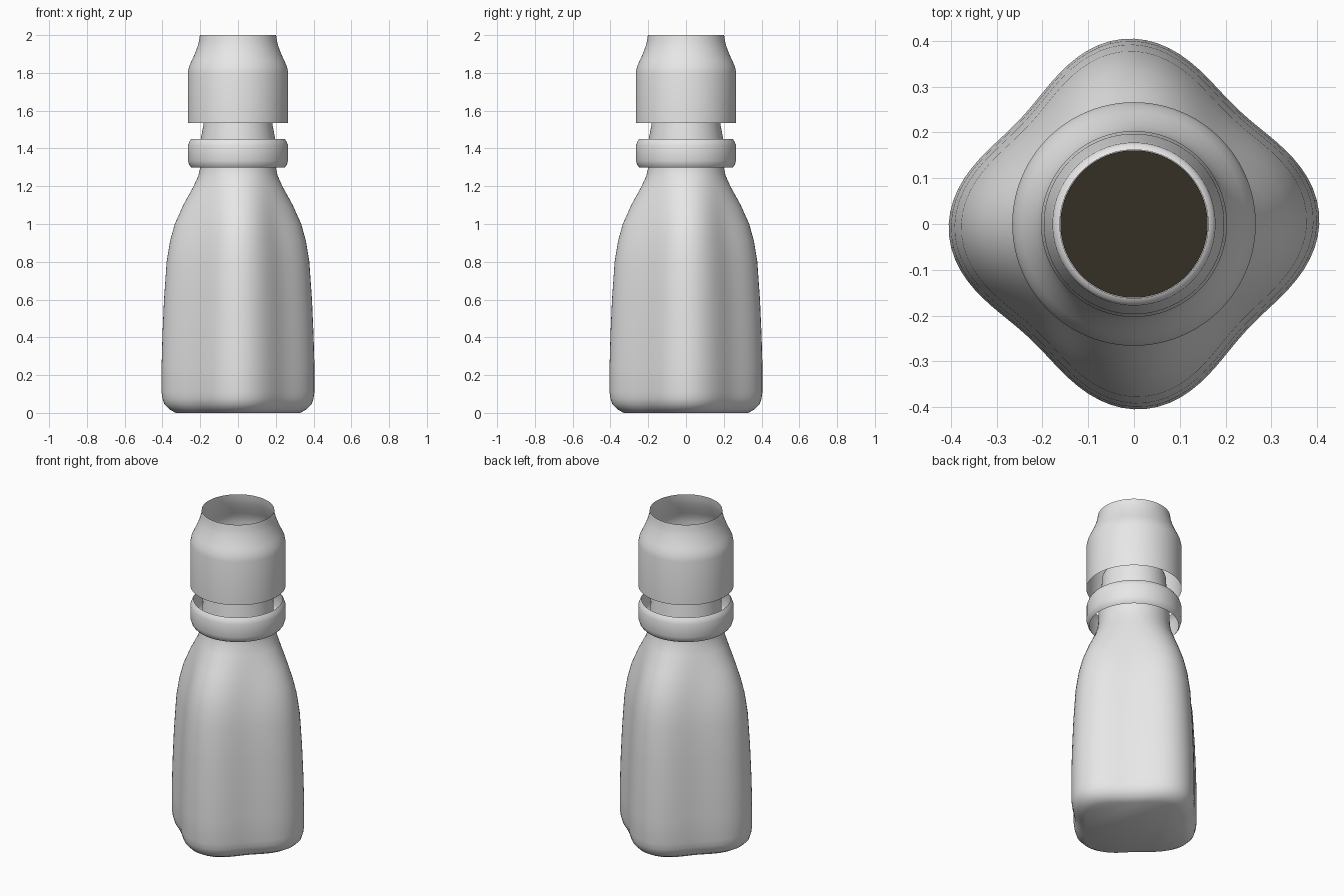
import bpy, math

if "Cube" in bpy.data.objects:
    bpy.data.objects.remove(bpy.data.objects["Cube"])


def material(name, colour):
    m = bpy.data.materials.new(name)
    m.diffuse_color = (*colour, 1)
    m.use_nodes = True
    m.node_tree.nodes["Principled BSDF"].inputs["Base Color"].default_value = m.diffuse_color
    return m


GREY = material("pale_grey", (0.8, 0.8, 0.8))
DARK = material("dark_brown", (0.035, 0.03, 0.018))
SEG = 96


def lathe(name, profile, mat, squareness=None, close_bottom=False, close_top=False, angle=35):
    """Stack of rings; squareness(z) bends each ring into a four-lobed outline."""
    verts, faces = [], []
    for r, z in profile:
        k = squareness(z) if squareness else 0.0
        for i in range(SEG):
            a = 2 * math.pi * i / SEG
            rr = r * (1 + k * math.cos(4 * (a - math.radians(2)))) / (1 + k)
            verts.append((rr * math.cos(a), rr * math.sin(a), z))
    for j in range(len(profile) - 1):
        for i in range(SEG):
            n = (i + 1) % SEG
            faces.append((j * SEG + i, j * SEG + n, (j + 1) * SEG + n, (j + 1) * SEG + i))
    if close_bottom:
        faces.append(tuple(reversed(range(SEG))))
    if close_top:
        s = (len(profile) - 1) * SEG
        faces.append(tuple(range(s, s + SEG)))
    me = bpy.data.meshes.new(name)
    me.from_pydata(verts, [], faces)
    me.materials.append(mat)
    ob = bpy.data.objects.new(name, me)
    bpy.context.collection.objects.link(ob)
    bpy.ops.object.select_all(action='DESELECT')
    bpy.context.view_layer.objects.active = ob
    ob.select_set(True)
    bpy.ops.object.shade_smooth_by_angle(angle=math.radians(angle))
    return ob


def body_square(z):
    # four soft corners that melt into the round neck
    t = min(max((1.30 - z) / 0.32, 0), 1)
    return 0.09 * t * t * (3 - 2 * t)


# bottle body with its round neck
lathe("bottle_body", [
    (0.33, 0.0), (0.365, 0.02), (0.39, 0.045), (0.40, 0.075), (0.405, 0.11),
    (0.405, 0.25), (0.40, 0.42), (0.392, 0.6), (0.378, 0.8), (0.36, 0.91),
    (0.335, 1.0), (0.29, 1.1), (0.235, 1.2), (0.21, 1.255), (0.20, 1.30),
    (0.197, 1.45), (0.182, 1.53), (0.178, 1.60), (0.173, 1.615), (0.162, 1.62),
    (0.162, 1.60)], GREY, body_square, close_bottom=True, angle=60)

# dark contents showing in the mouth
lathe("bottle_contents", [(0.161, 1.60), (0.161, 1.615)], DARK, close_top=True)

# loose open collar round the neck
lathe("neck_ring", [(0.248, 1.30), (0.258, 1.312), (0.265, 1.335), (0.265, 1.415),
                    (0.258, 1.435), (0.248, 1.45)], GREY, angle=60)

# open cap floating above the neck
lathe("cap", [(0.266, 1.535), (0.266, 1.80), (0.259, 1.835), (0.245, 1.865),
              (0.229, 1.90), (0.214, 1.94), (0.206, 1.97), (0.202, 2.0)], GREY, angle=60)
